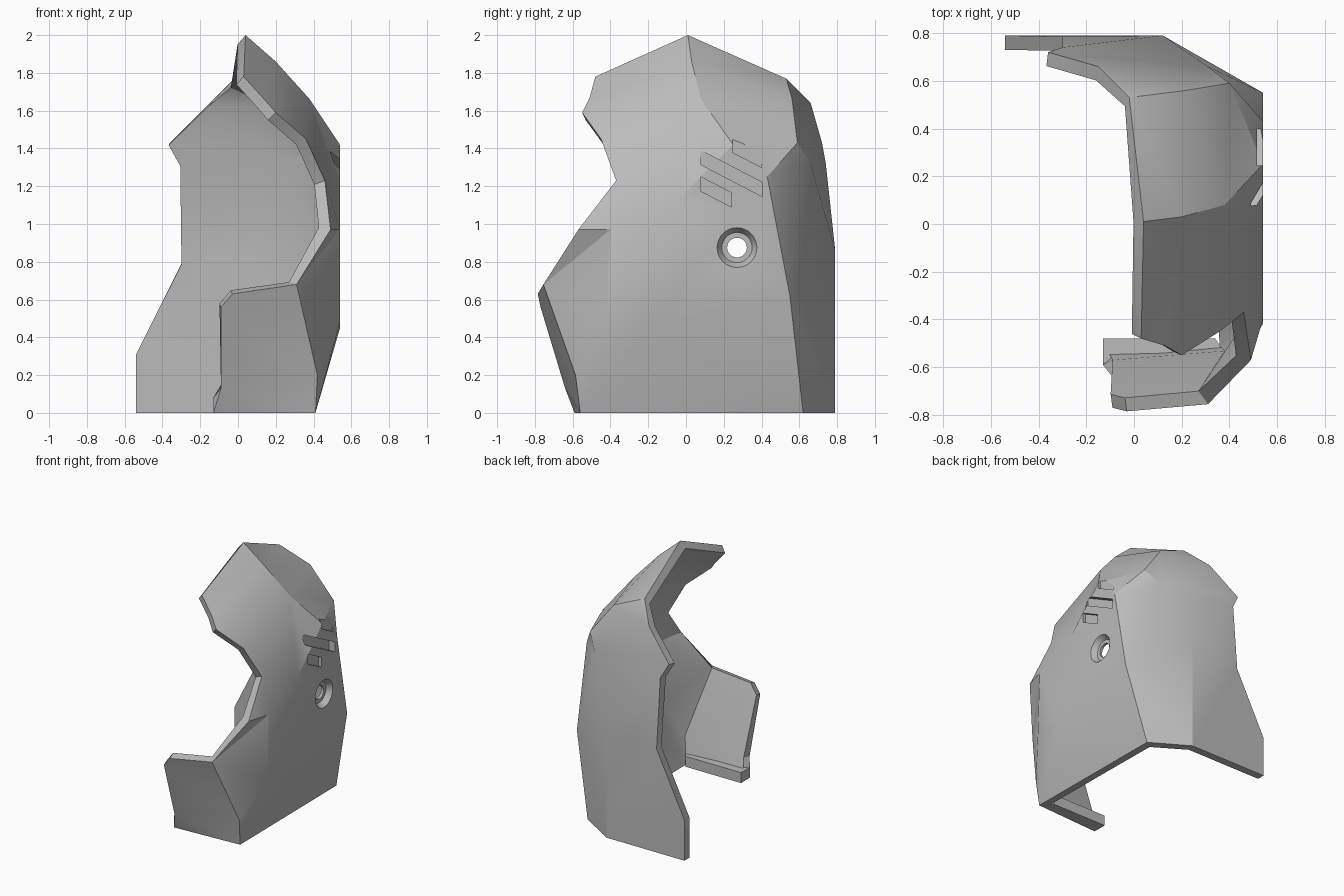
import bpy
import bmesh
import math
from mathutils import Matrix, Vector

default_cube = bpy.data.objects.get("Cube")
if default_cube:
    bpy.data.objects.remove(default_cube, do_unlink=True)

grey = bpy.data.materials.new("Plain Grey")
grey.use_nodes = True
grey.diffuse_color = (0.5, 0.5, 0.5, 1)
grey.node_tree.nodes["Principled BSDF"].inputs["Base Color"].default_value = grey.diffuse_color


def finish_mesh(name, bm):
    """Turn a bmesh into a linked grey object."""
    mesh = bpy.data.meshes.new(name)
    bm.to_mesh(mesh)
    bm.free()
    obj = bpy.data.objects.new(name, mesh)
    mesh.materials.append(grey)
    bpy.context.collection.objects.link(obj)
    return obj


def prism(name, outline, direction):
    """Extrude a closed outline along a direction."""
    bm = bmesh.new()
    face = bm.faces.new([bm.verts.new(p) for p in outline])
    grown = bmesh.ops.extrude_face_region(bm, geom=[face])["geom"]
    moved = [g for g in grown if isinstance(g, bmesh.types.BMVert)]
    bmesh.ops.translate(bm, verts=moved, vec=Vector(direction))
    bmesh.ops.recalc_face_normals(bm, faces=bm.faces)
    return finish_mesh(name, bm)


def side_cone(name, x_inner, x_outer, r_inner, r_outer, y, z):
    """Round cutter lying along the x axis."""
    bm = bmesh.new()
    place = Matrix.Translation(((x_inner + x_outer) / 2, y, z)) @ Matrix.Rotation(math.pi / 2, 4, "Y")
    bmesh.ops.create_cone(bm, cap_ends=True, segments=32, radius1=r_inner,
                          radius2=r_outer, depth=x_outer - x_inner, matrix=place)
    return finish_mesh(name, bm)


def apply_modifier(obj, modifier):
    bpy.context.view_layer.objects.active = obj
    bpy.ops.object.modifier_apply(modifier=modifier.name)


def cut(obj, cutter):
    modifier = obj.modifiers.new("Cut", "BOOLEAN")
    modifier.operation = "DIFFERENCE"
    modifier.solver = "EXACT"
    modifier.object = cutter
    apply_modifier(obj, modifier)
    bpy.data.objects.remove(cutter, do_unlink=True)


def smooth(obj):
    bpy.ops.object.select_all(action="DESELECT")
    obj.select_set(True)
    bpy.context.view_layer.objects.active = obj
    bpy.ops.object.shade_smooth_by_angle(angle=math.radians(28))


# Corner points of the outer skin: lower case on the rim, upper case inside it
corners = dict(
    # chin and face opening
    a=(-.09, -.77, .56), b=(-.03, -.785, .63), c=(.31, -.755, .68),
    d=(.49, -.57, .97), e=(.46, -.37, 1.23), f=(.36, -.45, 1.45),
    g=(.2, -.55, 1.59), h=(.13, -.51, 1.67), i=(.03, -.48, 1.78),
    # crown and rear edge
    j=(.04, .01, 2), k=(-.02, .53, 1.77), l=(-.15, .66, 1.64),
    m=(-.36, .72, 1.43), n=(-.3, .74, 1.32), o=(-.3, .785, .79),
    p=(-.54, .79, .31), q=(-.54, .79, 0),
    # bottom edge
    r=(.12, .79, 0), s=(.4, .62, 0), t=(.41, -.56, 0),
    u=(-.13, -.59, 0), v=(-.13, -.59, .08), w=(-.09, -.64, .13),
    # cheek and flat side
    A=(.42, -.585, .2), B=(.54, -.42, .48), C=(.54, -.2, .45),
    D=(.54, .55, .62), E=(.54, .43, 1.25), F=(.54, .25, 1.42),
    I=(.54, -.4, .97), J=(.54, -.05, 1.12),
    # crown ridge and rear corner
    G=(.38, .08, 1.66), H=(.2, .03, 1.86), K=(.4, .59, 1.43),
    L=(.31, .66, 1.32), M=(.22, .56, 1.67), N=(.12, .79, .86),
)
panels = (
    "wabcA uvwAt cdI cIB cBA tAB tBC tCs CDs "      # chin and lower side
    "BIJC CJED JFE deI eJI efJ fGJ JGF "            # side and cheek
    "fHG fgH ghH hiH ijH "                          # front of the crown
    "jkMH HMG GMK GKF FKE EKL ELD DLN DNr Drs "     # rear corner
    "klM MlL MLK lmL mnL nNL noN opqrN"             # back
)

# Shell: faceted skin thickened inwards
bm = bmesh.new()
verts = {key: bm.verts.new(co) for key, co in corners.items()}
for panel in panels.split():
    bm.faces.new([verts[key] for key in panel])
bmesh.ops.recalc_face_normals(bm, faces=bm.faces)
bm.normal_update()
flat_side = max(bm.faces, key=lambda face: abs(face.normal.x))
if flat_side.normal.x < 0:
    bmesh.ops.reverse_faces(bm, faces=bm.faces)
bmesh.ops.triangulate(bm, faces=bm.faces)
shell = finish_mesh("helmet_shell", bm)
thick = shell.modifiers.new("Thickness", "SOLIDIFY")
thick.thickness = 0.06
thick.offset = -1
thick.use_even_offset = True
apply_modifier(shell, thick)
for vert in shell.data.vertices:
    if vert.co.z < 0.05:
        vert.co.z = 0

# Ear hole: bevelled recess with a smaller hole through it
cut(shell, side_cone("ear_recess", .5, .56, .08, .118, .27, .875))
cut(shell, side_cone("ear_hole", .3, .6, .052, .052, .27, .875))

# Three slanted vent recesses
for front, back, top, floor in ((.245, .4, 1.455, .515), (.077, .405, 1.39, .49), (.077, .24, 1.25, .515)):
    drop = (back - front) * .52
    height = .075
    outline = [(floor, front, top), (floor, back, top - drop),
               (floor, back, top - drop - height), (floor, front, top - height)]
    cut(shell, prism("vent_cutter", outline, (.2, 0, 0)))
smooth(shell)

# Lip inside the bottom of the chin
lip = prism("chin_lip", [(-.13, -.585, 0), (-.13, -.48, 0), (.34, -.48, 0), (.39, -.555, 0)], (0, 0, .08))
smooth(lip)
